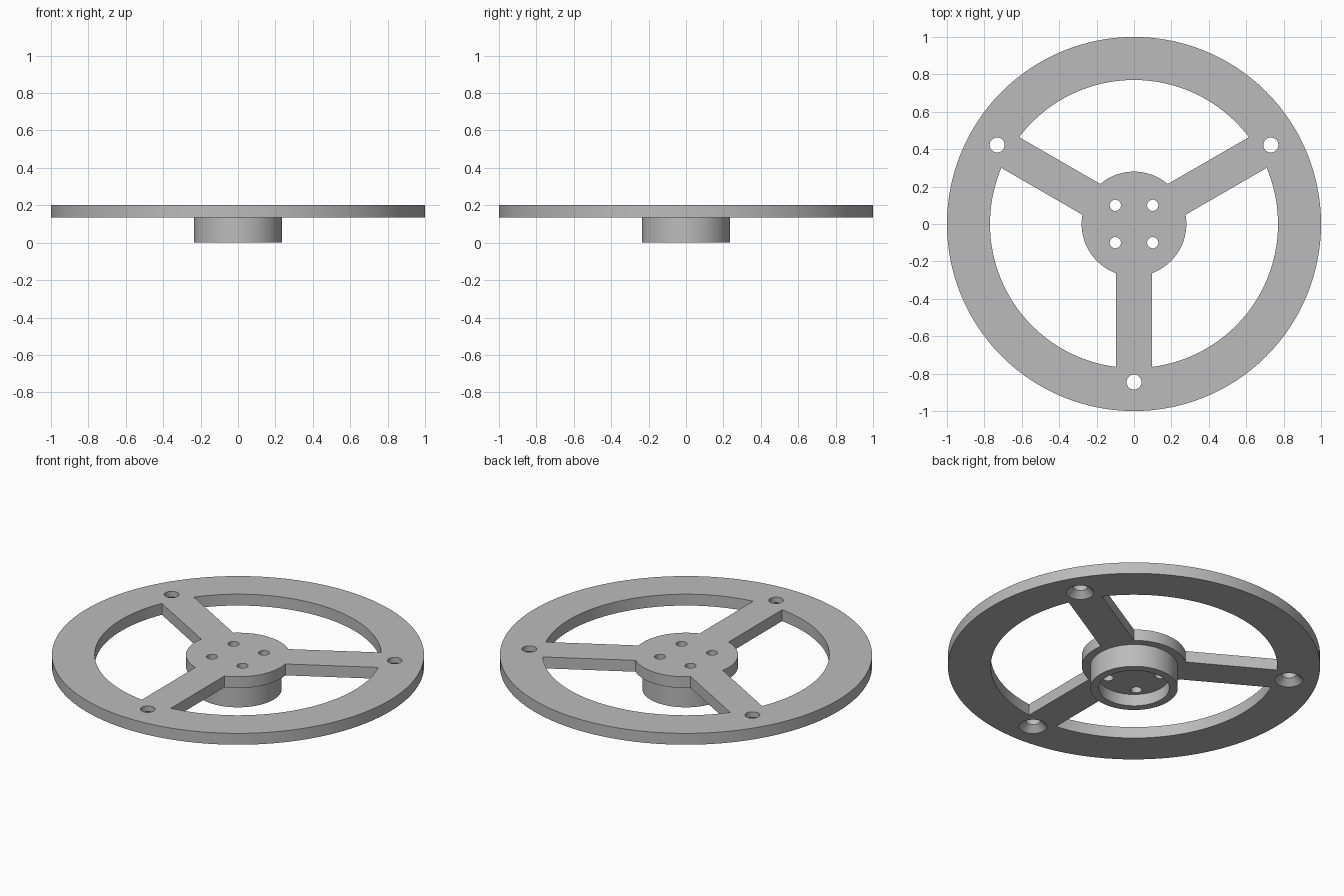
import bpy, bmesh
from math import sin, cos, asin, pi, radians
from mathutils import Matrix, Vector

if "Cube" in bpy.data.objects:
    bpy.data.objects.remove(bpy.data.objects["Cube"], do_unlink=True)

BOTTOM, TOP = 0.135, 0.2025      # wheel plate underside and upper face
RIM_IN, HUB, SPOKE = 0.77, 0.28, 0.095
SPOKES = [radians(a) for a in (-90, 30, 150)]

grey = bpy.data.materials.new("grey")
grey.use_nodes = True
grey.diffuse_color = (0.5, 0.5, 0.5, 1)
grey.node_tree.nodes["Principled BSDF"].inputs["Base Color"].default_value = (0.5, 0.5, 0.5, 1)


def make_object(name, bm):
    bmesh.ops.recalc_face_normals(bm, faces=bm.faces)
    mesh = bpy.data.meshes.new(name)
    bm.to_mesh(mesh)
    bm.free()
    mesh.materials.append(grey)
    obj = bpy.data.objects.new(name, mesh)
    bpy.context.collection.objects.link(obj)
    return obj


def lathe(name, profile, segments, centre=(0, 0)):
    """Revolve a closed (radius, z) profile that starts and ends on the axis."""
    bm = bmesh.new()
    verts = [bm.verts.new((r, 0, z)) for r, z in profile]
    edges = [bm.edges.new(pair) for pair in zip(verts, verts[1:])]
    bmesh.ops.spin(bm, geom=verts + edges, cent=(0, 0, 0), axis=(0, 0, 1),
                   angle=2 * pi, steps=segments, use_duplicate=False)
    bmesh.ops.remove_doubles(bm, verts=bm.verts, dist=1e-5)
    bmesh.ops.transform(bm, matrix=Matrix.Translation((*centre, 0)), verts=bm.verts)
    return make_object(name, bm)


def arc(radius, start, end, steps):
    return [(radius * cos(start + (end - start) * i / steps),
             radius * sin(start + (end - start) * i / steps)) for i in range(steps + 1)]


def window(name, start, end):
    """Prism between two spokes, bounded by the rim and the hub."""
    outer, inner = asin(SPOKE / RIM_IN), asin(SPOKE / HUB)
    outline = (arc(RIM_IN, start + outer, end - outer, 40)
               + arc(HUB, end - inner, start + inner, 24))
    bm = bmesh.new()
    face = bm.faces.new([bm.verts.new((x, y, BOTTOM - 0.05)) for x, y in outline])
    solid = bmesh.ops.extrude_face_region(bm, geom=[face])["geom"]
    bmesh.ops.translate(bm, vec=Vector((0, 0, 0.2)),
                        verts=[v for v in solid if isinstance(v, bmesh.types.BMVert)])
    return make_object(name, bm)


# Plate and hollow hub sleeve as one turned body
wheel = lathe("wheel", [(0, 0.07), (0.19, 0.07), (0.19, 0), (0.235, 0), (0.235, BOTTOM),
                        (1, BOTTOM), (1, TOP), (0, TOP)], 128)

# Windows, countersunk rim holes and hub bolt holes
cutters = [window("window_cutter", a, a + 2 * pi / 3) for a in SPOKES]
for a in SPOKES:
    cutters.append(lathe("rim_hole_cutter",
                         [(0, BOTTOM - 0.02), (0.075, BOTTOM - 0.02), (0.075, BOTTOM),
                          (0.04, BOTTOM + 0.035), (0.04, 0.3), (0, 0.3)],
                         32, (0.845 * cos(a), 0.845 * sin(a))))
for x in (-0.1, 0.1):
    for y in (-0.1, 0.1):
        cutters.append(lathe("bolt_hole_cutter",
                             [(0, 0.02), (0.03, 0.02), (0.03, 0.3), (0, 0.3)], 32, (x, y)))

bpy.ops.object.select_all(action='DESELECT')
wheel.select_set(True)
bpy.context.view_layer.objects.active = wheel
for cutter in cutters:
    cutter.hide_render = True
    cut = wheel.modifiers.new("cut", 'BOOLEAN')
    cut.operation, cut.solver, cut.object = 'DIFFERENCE', 'EXACT', cutter
    bpy.ops.object.modifier_apply(modifier=cut.name)
    bpy.data.objects.remove(cutter, do_unlink=True)

bpy.ops.object.shade_smooth_by_angle(angle=radians(30))
